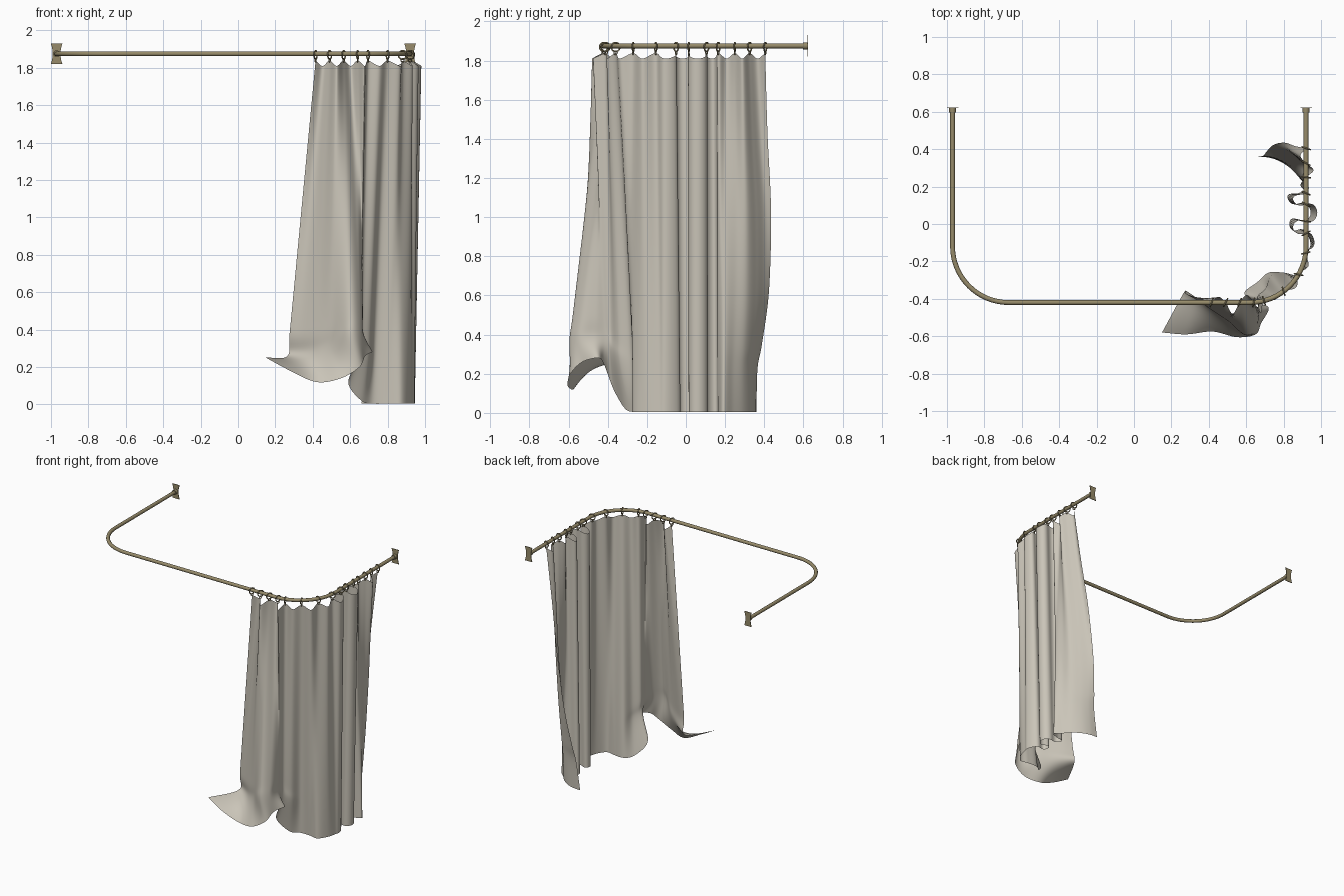
import bpy, bmesh, math, random
from mathutils import Vector, Matrix

if "Cube" in bpy.data.objects:
    bpy.data.objects.remove(bpy.data.objects["Cube"])

random.seed(4)
ROD_Z, RX, RC = 1.875, 0.945, 0.30
DX = -0.025                      # rod centre: arms at -0.97 and 0.92
X0, X1, YF, YB = DX - RX, DX + RX, -0.42, 0.62


def material(name, rgb):
    m = bpy.data.materials.new(name)
    m.diffuse_color = (*rgb, 1)
    m.use_nodes = True
    m.node_tree.nodes["Principled BSDF"].inputs["Base Color"].default_value = m.diffuse_color
    return m


brass = material("aged brass", (0.31, 0.26, 0.145))
linen = material("grey linen", (0.59, 0.555, 0.48))


def mesh_object(name, bm, mat, angle=40):
    me = bpy.data.meshes.new(name)
    bm.to_mesh(me)
    bm.free()
    ob = bpy.data.objects.new(name, me)
    bpy.context.collection.objects.link(ob)
    me.materials.append(mat)
    bpy.ops.object.select_all(action='DESELECT')
    bpy.context.view_layer.objects.active = ob
    ob.select_set(True)
    bpy.ops.object.shade_smooth_by_angle(angle=math.radians(angle))
    return ob


def tube(bm, path, r, n=16, closed=False):
    """Sweep a circle along a list of points."""
    rings, N = [], len(path)
    for i, p in enumerate(path):
        a = path[(i - 1) % N] if closed else path[max(i - 1, 0)]
        b = path[(i + 1) % N] if closed else path[min(i + 1, N - 1)]
        t = (b - a).normalized()
        up = Vector((0, 0, 1)) if abs(t.z) < 0.9 else Vector((0.6, 0.8, 0))
        if closed:                              # small rings: plane normal keeps it stable
            up = (path[0] - path[N // 3]).cross(path[0] - path[N // 2]).normalized()
        s = t.cross(up).normalized()
        u = s.cross(t)
        rings.append([bm.verts.new(p + r * (math.cos(k * math.tau / n) * s +
                      math.sin(k * math.tau / n) * u)) for k in range(n)])
    for i in range(N if closed else N - 1):
        a, b = rings[i], rings[(i + 1) % N]
        for k in range(n):
            bm.faces.new((a[k], a[(k + 1) % n], b[(k + 1) % n], b[k]))
    if not closed:
        bm.faces.new(rings[0][::-1])
        bm.faces.new(rings[-1])
    bmesh.ops.recalc_face_normals(bm, faces=bm.faces)


# U-shaped rod with two rounded corners
path = [Vector((X0, YB, ROD_Z))]
for cx, a0 in ((X0 + RC, 180), (X1 - RC, 270)):
    for k in range(17):
        a = math.radians(a0 + 90 * k / 16)
        path.append(Vector((cx + RC * math.cos(a), YF + RC + RC * math.sin(a), ROD_Z)))
path.append(Vector((X1, YB, ROD_Z)))
bm = bmesh.new()
tube(bm, path, 0.013)
mesh_object("curtain_rod", bm, brass)

# Wall flanges: waisted plate with a collar
for side, x in (("left", X0), ("right", X1)):
    bm = bmesh.new()
    zs = [-0.055 + 0.11 * k / 10 for k in range(11)]
    outline = [(0.021 + 0.010 * (z / 0.055) ** 2, z) for z in zs]
    outline += [(-w, z) for w, z in reversed(outline)]
    f = bm.faces.new([bm.verts.new((x + w, YB, ROD_Z + z)) for w, z in outline])
    ext = bmesh.ops.extrude_face_region(bm, geom=[f])
    bmesh.ops.translate(bm, vec=(0, 0.004, 0),
                        verts=[v for v in ext['geom'] if isinstance(v, bmesh.types.BMVert)])
    tube(bm, [Vector((x, 0.597, ROD_Z)), Vector((x, YB, ROD_Z))], 0.018, 20)
    mesh_object(side + "_wall_flange", bm, brass)

# Ring positions snapped to the rod, from the back end round to the front
ring_xy = [(.92, .405), (.92, .325), (.92, .25), (.92, .165), (.92, .105), (.92, .015),
           (.92, -.05), (.92, -.155), (.88, -.27), (.80, -.36), (.695, -.41),
           (.64, -.42), (.565, -.42), (.49, -.42), (.415, -.42)]


def snap(x, y):
    c = Vector((min(x, X1 - RC), max(y, YF + RC), 0))
    n = (Vector((x, y, 0)) - c).normalized()
    return c + n * RC, n


# Curtain rings with a small hook loop below
bm = bmesh.new()
for xy in ring_xy:
    p, n = snap(*xy)
    n = Matrix.Rotation(random.uniform(-0.6, 0.6), 3, 'Z') @ n
    up = Vector((0, 0, 1))
    for z, r, thick in ((1.869, 0.023, 0.004), (1.840, 0.009, 0.003)):
        c = p + up * z
        loop = [c + r * (math.cos(k * math.tau / 20) * n + math.sin(k * math.tau / 20) * up)
                for k in range(20)]
        tube(bm, loop, thick, 8, True)
mesh_object("curtain_rings", bm, brass, 60)

# Curtain control columns: one per ring and one fold between each pair
fold = [-.03, .04, -.03, -.07, .06, -.07, .045, .03, .03, .015, .06, -.04, .06, -.03]
hem = [(.66, .36), (.72, .355), (.78, .335), (.84, .295), (.89, .24), (.935, .19), (.88, .165),
       (.82, .145), (.88, .11), (.945, .06), (.88, .02), (.83, 0), (.88, -.03), (.94, -.085),
       (.935, -.14), (.915, -.21), (.87, -.27), (.80, -.26), (.72, -.26), (.66, -.31, .02),
       (.59, -.37, .12), (.66, -.42, .25), (.72, -.45, .28), (.68, -.53, .26),
       (.65, -.59, .2), (.55, -.605, .14), (.42, -.575, .12), (.28, -.59, .18), (.15, -.58, .25)]
# where the kicked-out front part bends, columns 19 to 28
knee = [(.70, -.34, .26), (.66, -.38, .30), (.66, -.41, .36), (.67, -.47, .38),
        (.66, -.55, .38), (.60, -.595, .36), (.50, -.52, .30), (.42, -.47, .27),
        (.33, -.41, .26), (.265, -.37, .26)]


def spline(pts, per):
    """Catmull-Rom through the points."""
    out = []
    for i in range(len(pts) - 1):
        b, c = pts[i], pts[i + 1]
        a = pts[i - 1] if i else b * 2 - c
        d = pts[i + 2] if i + 2 < len(pts) else c * 2 - b
        for k in range(per):
            t = k / per
            out.append(0.5 * (2 * b + (c - a) * t + (2 * a - 5 * b + 4 * c - d) * t * t +
                              (3 * b - a - 3 * c + d) * t ** 3))
    return out + [pts[-1]]


columns = []
for i, h in enumerate(hem):
    j = i // 2
    if i % 2 == 0:
        top = snap(*ring_xy[j])[0] + Vector((0, 0, 1.838))
    else:
        a, b = ring_xy[j], ring_xy[j + 1]
        p, n = snap((a[0] + b[0]) / 2, (a[1] + b[1]) / 2)
        top = p + n * fold[j] + Vector((0, 0, 1.81))
    h = Vector(h if len(h) == 3 else (*h, 0.005))
    k = Vector(knee[i - 19]) if i > 18 else top.lerp(h, 0.88)
    col = []
    for f in (0, .25, .5, .75, .92, 1):
        q = top.lerp(k, f)
        q.y += 0.055 * max(0, 1 - i / 5) * math.sin(math.pi * f ** 1.5)   # back edge billows
        col.append(q)
    columns.append(spline(col + [h], 8))

# Smooth sheet through the columns, side folds swollen into rounded lobes
PER = 8
rows = [spline(list(r), PER) for r in zip(*columns)]
for r in rows:
    for k, p in enumerate(r):
        s = k / PER
        if 6 <= s <= 14:
            p.y += 0.02 * math.sin(math.pi * s) * min(1, (s - 6) / 1.5, (14 - s) / 1.5)
bm = bmesh.new()
grid = [[bm.verts.new(p) for p in r] for r in rows]
for a, b in zip(grid, grid[1:]):
    for k in range(len(a) - 1):
        bm.faces.new((a[k], a[k + 1], b[k + 1], b[k]))
mesh_object("curtain", bm, linen, 80)
